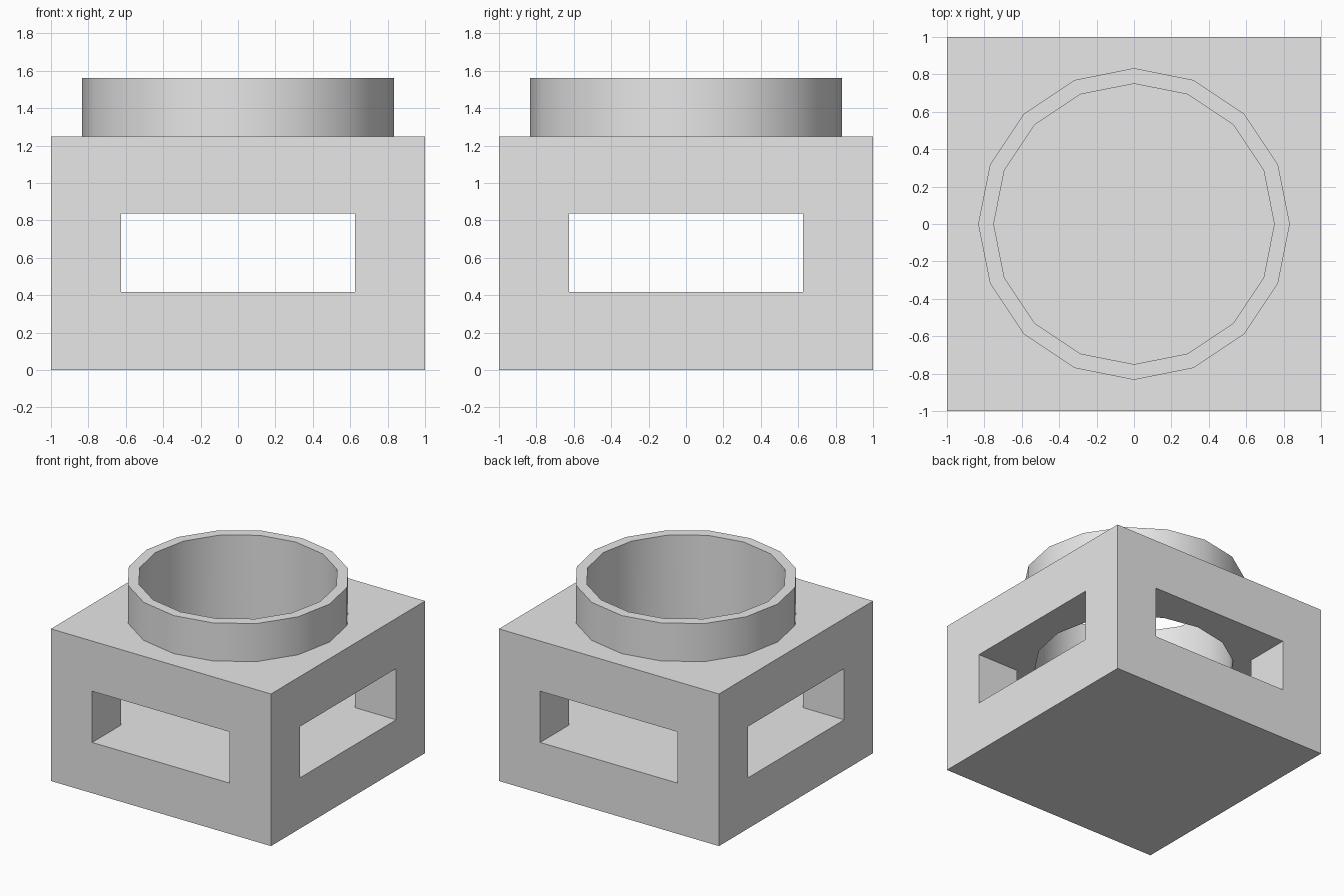
import bpy
import math

default = bpy.data.objects.get("Cube")
if default:
    bpy.data.objects.remove(default, do_unlink=True)

GREY = (0.8, 0.8, 0.8, 1.0)
grey = bpy.data.materials.new("light grey")
grey.use_nodes = True
grey.diffuse_color = GREY
grey.node_tree.nodes["Principled BSDF"].inputs["Base Color"].default_value = GREY


def box(name, width, depth, bottom, top):
    bpy.ops.mesh.primitive_cube_add(size=1, location=(0, 0, (bottom + top) / 2))
    ob = bpy.context.object
    ob.name = name
    ob.scale = (width, depth, top - bottom)
    bpy.ops.object.transform_apply(location=True, rotation=False, scale=True)
    ob.data.materials.append(grey)
    return ob


def drum(name, radius, bottom, top):
    bpy.ops.mesh.primitive_cylinder_add(vertices=16, radius=radius, depth=top - bottom,
                                        location=(0, 0, (bottom + top) / 2))
    ob = bpy.context.object
    ob.name = name
    bpy.ops.object.transform_apply(location=True, rotation=False, scale=True)
    ob.data.materials.append(grey)
    return ob


def combine(target, tool, operation):
    mod = target.modifiers.new(tool.name, 'BOOLEAN')
    mod.operation = operation
    mod.solver = 'EXACT'
    mod.object = tool
    bpy.ops.object.select_all(action='DESELECT')
    target.select_set(True)
    bpy.context.view_layer.objects.active = target
    bpy.ops.object.modifier_apply(modifier=mod.name)
    bpy.data.objects.remove(tool, do_unlink=True)


# Square housing with a round collar on top
housing = box("housing", 2, 2, 0, 1.25)
combine(housing, drum("collar", 0.833, 1.0, 1.5625), 'UNION')

# Crossing rectangular tunnels, front to back and side to side
combine(housing, box("long_tunnel", 1.25, 3, 0.417, 0.838), 'DIFFERENCE')
combine(housing, box("cross_tunnel", 3, 1.25, 0.417, 0.838), 'DIFFERENCE')

# Round well from the collar down into the tunnels
combine(housing, drum("well", 0.75, 0.6, 1.8), 'DIFFERENCE')

housing.select_set(True)
bpy.context.view_layer.objects.active = housing
bpy.ops.object.shade_smooth_by_angle(angle=math.radians(30))
